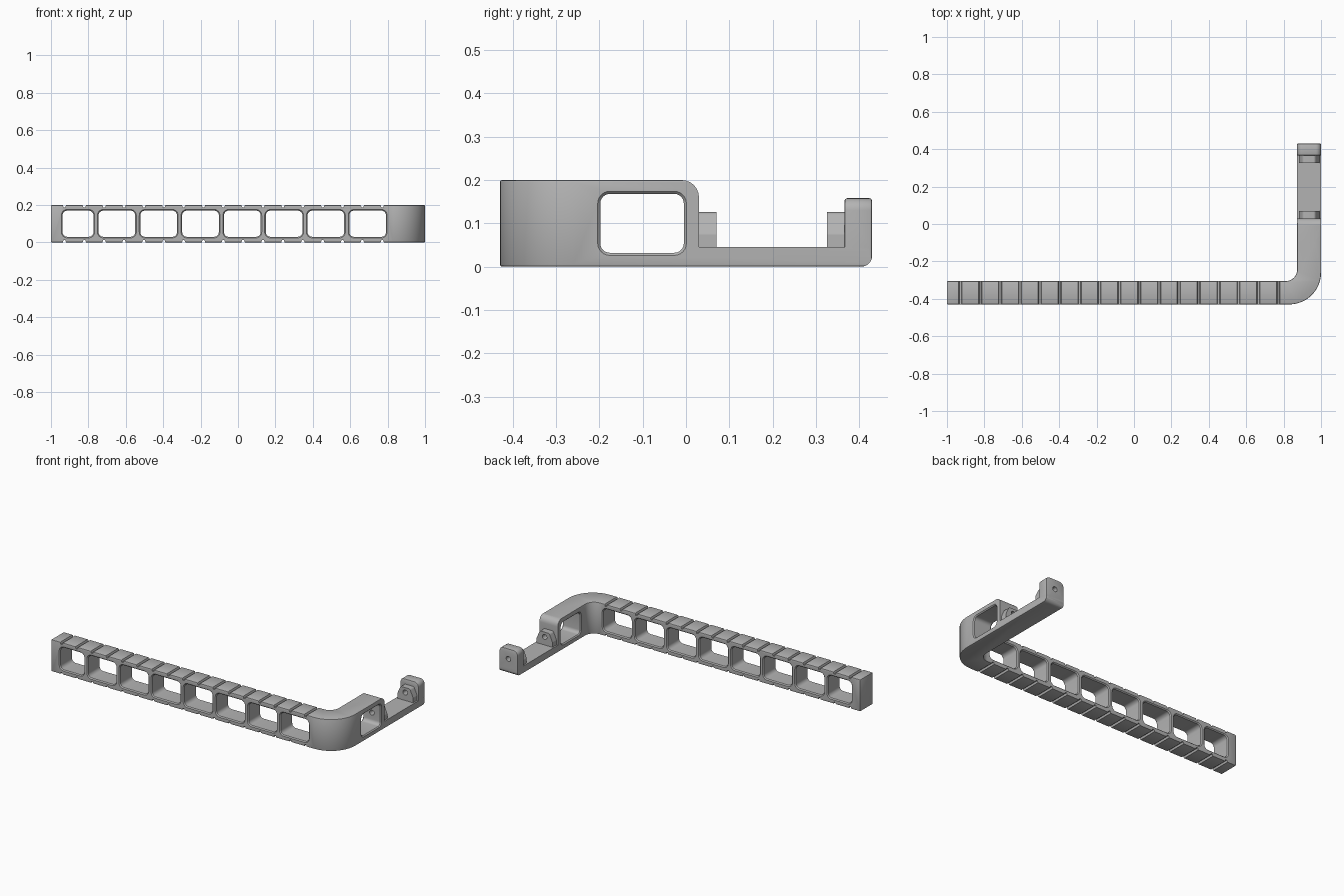
import bpy, bmesh, math
from mathutils import Vector

cube = bpy.data.objects.get("Cube")
if cube:
    bpy.data.objects.remove(cube, do_unlink=True)

grey = bpy.data.materials.new("mid grey plastic")
grey.use_nodes = True
GREY = (0.45, 0.45, 0.45, 1)
grey.diffuse_color = GREY
grey.node_tree.nodes["Principled BSDF"].inputs["Base Color"].default_value = GREY

PLACE = {"x": lambda a, b, d: (d, a, b),
         "y": lambda a, b, d: (a, d, b),
         "z": lambda a, b, d: (a, b, d)}


def rounded(corners, steps=6):
    """Outline from (a, b, radius) corners, each rounded by an arc."""
    out = []
    for i, (a, b, r) in enumerate(corners):
        p = Vector((a, b))
        if r == 0:
            out.append(p)
            continue
        u = (Vector(corners[i - 1][:2]) - p).normalized()
        v = (Vector(corners[(i + 1) % len(corners)][:2]) - p).normalized()
        half = u.angle(v) / 2
        centre = p + (u + v).normalized() * r / math.sin(half)
        t = r / math.tan(half)
        start, end = p + u * t - centre, p + v * t - centre
        sweep = start.angle(end)
        for k in range(steps + 1):
            f = k / steps
            out.append(centre + (start * math.sin((1 - f) * sweep)
                                 + end * math.sin(f * sweep)) / math.sin(sweep))
    return out


def box(a0, a1, b0, b1, r, grow=0):
    r += grow
    return rounded([(a0 - grow, b0 - grow, r), (a1 + grow, b0 - grow, r),
                    (a1 + grow, b1 + grow, r), (a0 - grow, b1 + grow, r)])


def loft(bm, axis, sections):
    """Closed solid through (depth, outline) sections along an axis."""
    rings = [[bm.verts.new(PLACE[axis](p[0], p[1], d)) for p in pts]
             for d, pts in sections]
    n = len(rings[0])
    for lo, hi in zip(rings, rings[1:]):
        for i in range(n):
            j = (i + 1) % n
            bm.faces.new((lo[i], lo[j], hi[j], hi[i]))
    bm.faces.new(rings[0][::-1])
    bm.faces.new(rings[-1])


def window(bm, axis, d0, d1, rect):
    """Cutter for a rounded window with chamfered rims on both sides."""
    rim, over = 0.006, 0.01
    loft(bm, axis, [(d0 - over, box(*rect, grow=rim + over)), (d0 + rim, box(*rect)),
                    (d1 - rim, box(*rect)), (d1 + over, box(*rect, grow=rim + over))])


def finish(bm, name, bevel=0):
    bmesh.ops.recalc_face_normals(bm, faces=bm.faces)
    mesh = bpy.data.meshes.new(name)
    bm.to_mesh(mesh)
    bm.free()
    mesh.materials.append(grey)
    obj = bpy.data.objects.new(name, mesh)
    bpy.context.collection.objects.link(obj)
    if bevel:
        mod = obj.modifiers.new("soft edges", "BEVEL")
        mod.width, mod.segments = bevel, 2
        mod.limit_method, mod.angle_limit = "ANGLE", math.radians(40)
    return obj


def prism(name, axis, d0, d1, outline, bevel=0):
    bm = bmesh.new()
    loft(bm, axis, [(d0, outline), (d1, outline)])
    return finish(bm, name, bevel)


def combine(target, tool, operation):
    """Boolean the tool into the target, then drop the tool."""
    tool.hide_render = True
    mod = target.modifiers.new(operation, "BOOLEAN")
    mod.operation, mod.solver, mod.object = operation, "EXACT", tool
    bpy.context.view_layer.update()
    graph = bpy.context.evaluated_depsgraph_get()
    mesh = bpy.data.meshes.new_from_object(target.evaluated_get(graph))
    target.modifiers.clear()
    target.data = mesh
    bpy.data.objects.remove(tool, do_unlink=True)


# L-shaped body, seen in plan
FRONT, BACK, INNER, ARM, TOP = -0.43, 0.43, -0.305, 0.872, 0.2
body = prism("angled_bracket", "z", 0, TOP, rounded([
    (-1, FRONT, 0), (1, FRONT, 0.17), (1, BACK, 0), (ARM, BACK, 0),
    (ARM, INNER, 0.06), (-1, INNER, 0)], 12), 0.005)

# Side silhouette: tall shoulder dropping to the low strip
FLOOR, STEP, POST = 0.045, 0.03, 0.366
combine(body, prism("side_silhouette", "x", -1.1, 1.1, rounded([
    (-0.5, -0.1, 0), (0.3, -0.1, 0), (0.3, 0, 0), (BACK, 0, 0.025), (BACK, FLOOR, 0),
    (STEP, FLOOR, 0), (STEP, TOP, 0.04), (-0.1, TOP, 0), (-0.1, 0.3, 0),
    (-0.5, 0.3, 0)])), "INTERSECT")

# End post with rounded shoulders
combine(body, prism("end_post", "y", POST, BACK, rounded([
    (ARM, 0.03, 0), (1, 0.03, 0), (1, 0.158, 0.028), (ARM, 0.158, 0.028)]), 0.006), "UNION")

# Facing bosses on the shoulder and the post
MID = (ARM + 1) / 2
boss = rounded([(MID - 0.055, 0.035, 0), (MID + 0.055, 0.035, 0), (MID + 0.055, 0.075, 0.01),
                (MID + 0.033, 0.126, 0.015), (MID - 0.033, 0.126, 0.015),
                (MID - 0.055, 0.075, 0.01)])
for name, y0, y1 in (("shoulder_boss", STEP - 0.01, 0.07), ("post_boss", 0.326, POST + 0.01)):
    combine(body, prism(name, "y", y0, y1, boss), "UNION")

# Windows along the bar and in the arm
bm = bmesh.new()
for i in range(8):
    right = -0.773 + i * 0.2235
    left = right - (0.165 if i == 0 else 0.196)
    window(bm, "y", FRONT, INNER, (left, right, 0.03, 0.17, 0.025))
window(bm, "x", ARM, 1, (-0.198, -0.005, 0.032, 0.168, 0.022))
combine(body, finish(bm, "window_cutters"), "DIFFERENCE")

# Grooves across the top and bottom of the bar
bm = bmesh.new()
for i in range(17):
    x = -0.928 + i * 0.1062
    for z, s in ((0, 1), (TOP, -1)):
        groove = [(x - 0.011, z - s * 0.005), (x + 0.011, z - s * 0.005),
                  (x + 0.005, z + s * 0.012), (x - 0.005, z + s * 0.012)]
        loft(bm, "y", [(FRONT - 0.02, groove), (INNER + 0.02, groove)])
combine(body, finish(bm, "groove_cutters"), "DIFFERENCE")

# Pin hole through post, bosses and shoulder wall
pin = [(MID + 0.016 * math.cos(k * math.tau / 20), 0.095 + 0.016 * math.sin(k * math.tau / 20))
       for k in range(20)]
combine(body, prism("pin_hole_cutter", "y", -0.03, 0.5, pin), "DIFFERENCE")

bpy.ops.object.select_all(action="DESELECT")
body.select_set(True)
bpy.context.view_layer.objects.active = body
bpy.ops.object.shade_smooth_by_angle(angle=math.radians(30))
